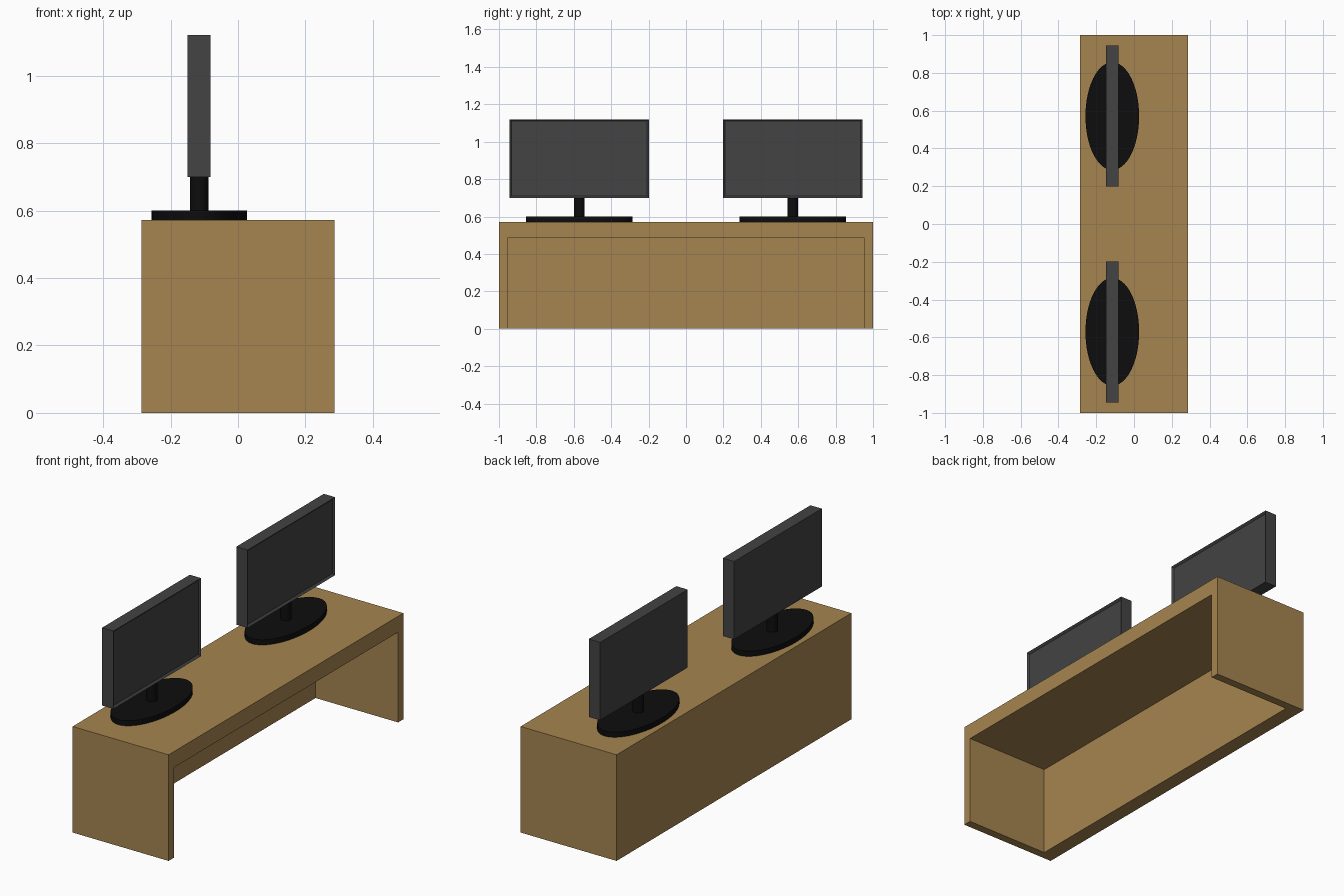
import bpy, bmesh, math

if "Cube" in bpy.data.objects:
    bpy.data.objects.remove(bpy.data.objects["Cube"])


def material(name, rgb):
    m = bpy.data.materials.new(name)
    m.diffuse_color = (*rgb, 1)
    m.use_nodes = True
    m.node_tree.nodes["Principled BSDF"].inputs["Base Color"].default_value = m.diffuse_color
    return m


WOOD = material("wood", (0.38, 0.235, 0.08))
CASE = material("dark_grey", (0.056, 0.056, 0.056))
BLACK = material("black", (0.004, 0.004, 0.004))


def box(name, lo, hi, mat):
    bpy.ops.mesh.primitive_cube_add(size=1, location=[(a + b) / 2 for a, b in zip(lo, hi)])
    o = bpy.context.object
    o.name = name
    o.scale = [b - a for a, b in zip(lo, hi)]
    bpy.ops.object.transform_apply(location=False, rotation=False, scale=True)
    o.data.materials.append(mat)
    return o


def disc(name, x, y, z0, z1, rx, ry, mat, sides):
    bpy.ops.mesh.primitive_cylinder_add(vertices=sides, radius=1, depth=z1 - z0,
                                        location=(x, y, (z0 + z1) / 2))
    o = bpy.context.object
    o.name = name
    o.scale = (rx, ry, 1)
    bpy.ops.object.transform_apply(location=False, rotation=False, scale=True)
    o.data.materials.append(mat)
    bpy.ops.object.shade_smooth_by_angle(angle=math.radians(30))
    return o


# Desk: solid block hollowed out towards +x and below, leaving top, ends and back
desk = box("desk", (-0.286, -1, 0), (0.286, 1, 0.572), WOOD)
cutter = box("knee_space_cutter", (-0.206, -0.955, -0.2), (0.5, 0.955, 0.486), WOOD)
cutter.hide_render = True
cut = desk.modifiers.new("knee_space", "BOOLEAN")
cut.operation = "DIFFERENCE"
cut.solver = "EXACT"
cut.object = cutter
bpy.context.view_layer.objects.active = desk
bpy.ops.object.modifier_apply(modifier=cut.name)
bpy.data.objects.remove(cutter)

X = -0.115
for side, s in (("left", -1), ("right", 1)):
    y = s * 0.571
    # Oval foot and round neck
    disc(f"{side}_monitor_base", X, y, 0.572, 0.6, 0.142, 0.285, BLACK, 64)
    disc(f"{side}_monitor_neck", X, y, 0.6, 0.7, 0.028, 0.028, BLACK, 32)
    # Monitor case with the screen recessed in its +x face
    case = box(f"{side}_monitor", (X - 0.034, y - 0.373, 0.7), (X + 0.034, y + 0.373, 1.12), CASE)
    bm = bmesh.new()
    bm.from_mesh(case.data)
    front = max(bm.faces, key=lambda f: f.calc_center_median().x)
    bmesh.ops.inset_region(bm, faces=[front], thickness=0.015)
    bmesh.ops.translate(bm, verts=front.verts, vec=(-0.01, 0, 0))
    bm.to_mesh(case.data)
    bm.free()
